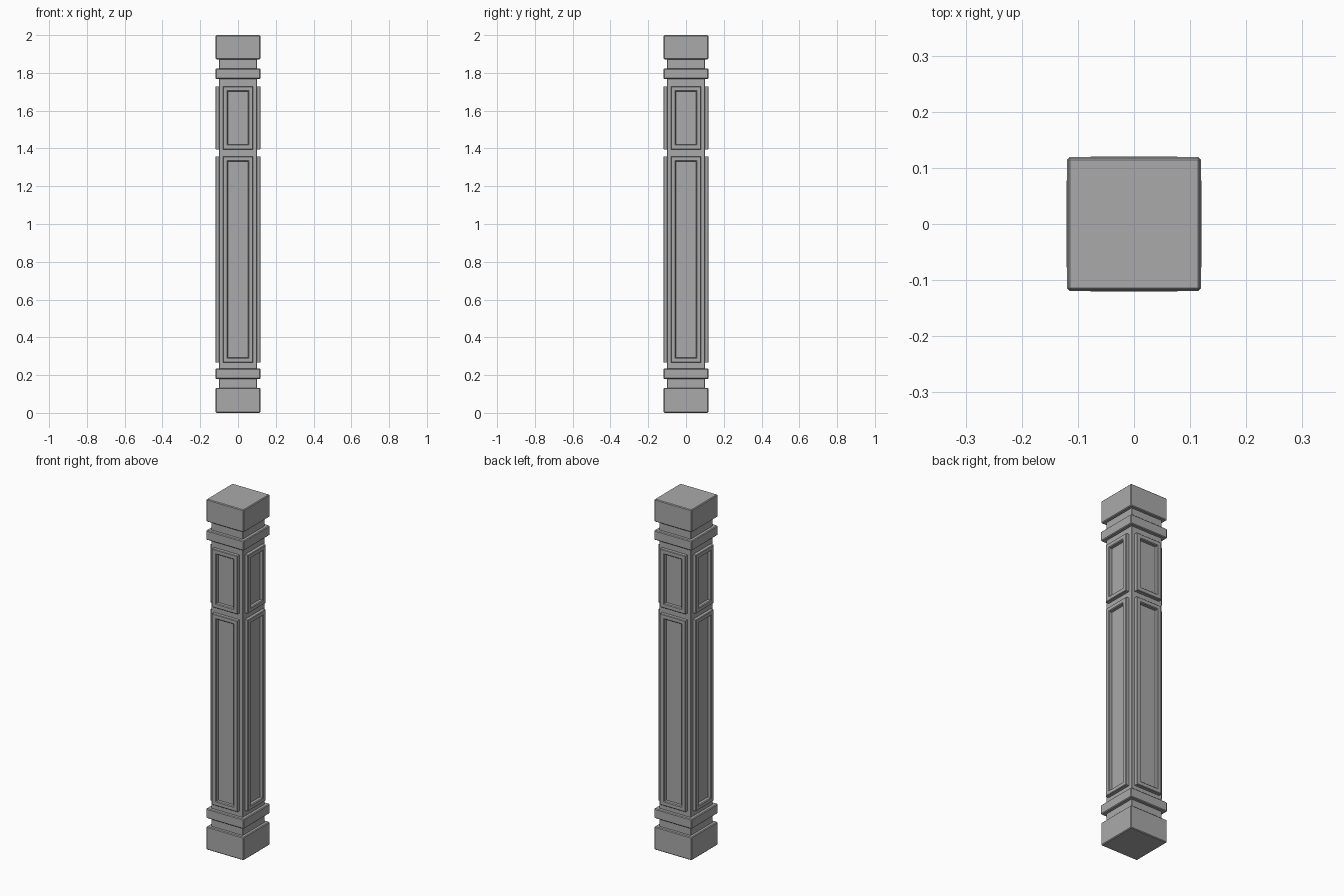
import bpy
import bmesh
from math import pi
from mathutils import Matrix, Vector

cube = bpy.data.objects.get("Cube")
if cube:
    bpy.data.objects.remove(cube)

# Single painted grey
grey = bpy.data.materials.new("grey paint")
grey.use_nodes = True
colour = (0.4, 0.4, 0.4, 1)
grey.diffuse_color = colour
grey.node_tree.nodes["Principled BSDF"].inputs["Base Color"].default_value = colour


def finish(bm, name):
    mesh = bpy.data.meshes.new(name)
    bmesh.ops.recalc_face_normals(bm, faces=bm.faces)
    bm.to_mesh(mesh)
    bm.free()
    mesh.materials.append(grey)
    obj = bpy.data.objects.new(name, mesh)
    bpy.context.collection.objects.link(obj)
    return obj


def block(name, half, bottom, top, bevel):
    """Square block centred on the post axis with chamfered edges."""
    bm = bmesh.new()
    bmesh.ops.create_cube(bm, size=1)
    bmesh.ops.scale(bm, verts=bm.verts, vec=(2 * half, 2 * half, top - bottom))
    bmesh.ops.translate(bm, verts=bm.verts, vec=(0, 0, (top + bottom) / 2))
    if bevel:
        bmesh.ops.bevel(bm, geom=bm.edges[:], offset=bevel, segments=1,
                        profile=0.5, affect='EDGES')
    return finish(bm, name)


def frame(name, bottom, top, angle):
    """Raised rectangular moulding around a sunken panel on one face."""
    # Each loop: inset from the outer edge, distance from the post axis
    profile = [(0, 0.098), (0, 0.117), (0.003, 0.12), (0.022, 0.12),
               (0.026, 0.116), (0.026, 0.098)]
    bm = bmesh.new()
    loops = []
    for inset, out in profile:
        w, lo, hi = 0.08 - inset, bottom + inset, top - inset
        loops.append([bm.verts.new(Vector((x, -out, z)))
                      for x, z in ((-w, lo), (w, lo), (w, hi), (-w, hi))])
    for a, b in zip(loops, loops[1:] + loops[:1]):
        for i in range(4):
            j = (i + 1) % 4
            bm.faces.new((a[i], a[j], b[j], b[i]))
    bm.transform(Matrix.Rotation(angle, 4, 'Z'))
    return finish(bm, name)


# Core, base, cap and collars
block("shaft", 0.1, 0.1, 1.9, 0.002)
block("base_block", 0.118, 0, 0.132, 0.004)
block("lower_collar", 0.119, 0.18, 0.235, 0.004)
block("upper_collar", 0.119, 1.768, 1.823, 0.004)
block("cap_block", 0.118, 1.872, 2, 0.004)

# Panel mouldings on all four faces
for k, side in enumerate(("front", "left", "back", "right")):
    frame(side + "_lower_frame", 0.267, 1.358, k * pi / 2)
    frame(side + "_upper_frame", 1.395, 1.728, k * pi / 2)
